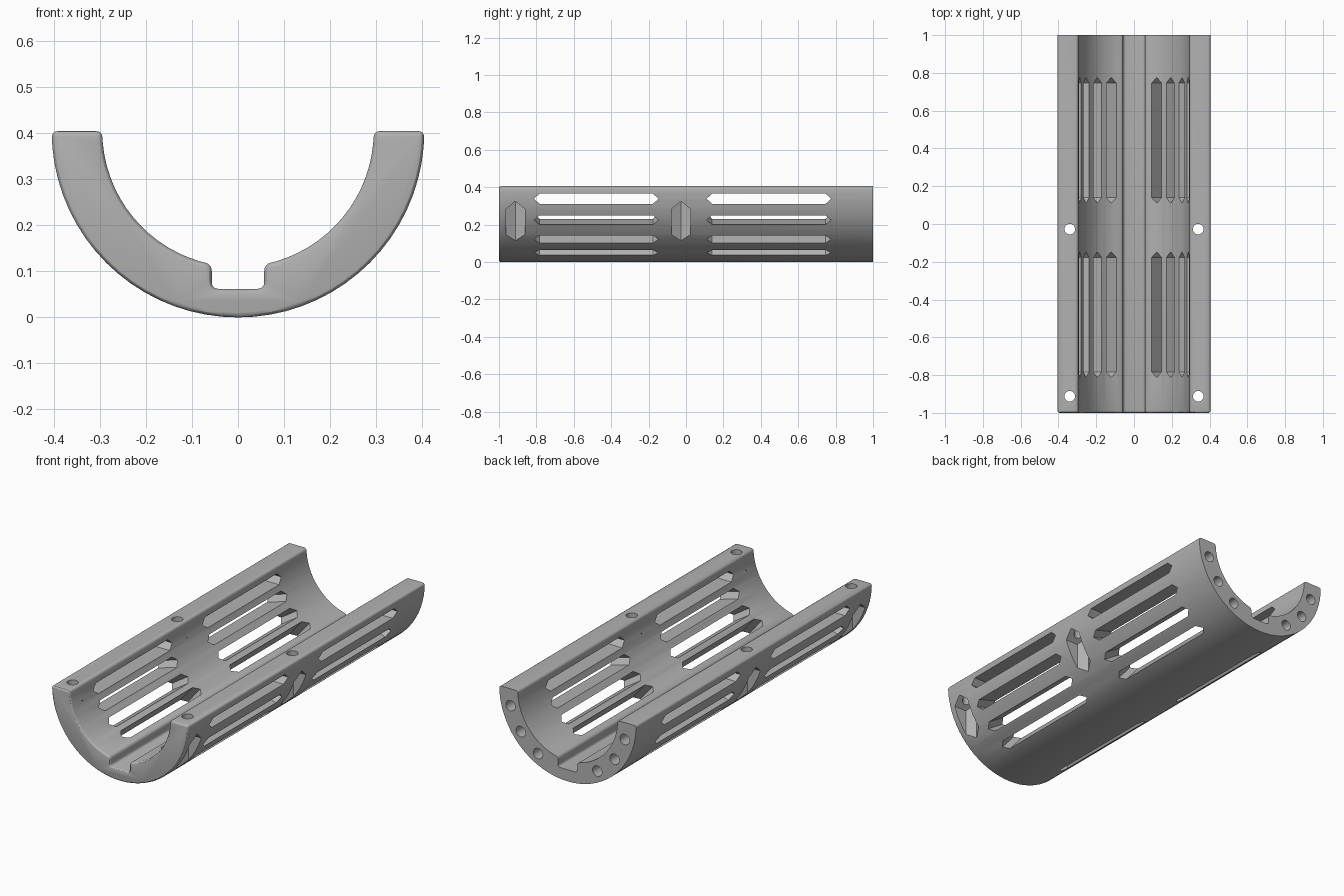
import bpy, bmesh, math
from mathutils import Vector

if "Cube" in bpy.data.objects:
    bpy.data.objects.remove(bpy.data.objects["Cube"])

R_OUT, R_IN, LENGTH = 0.405, 0.295, 2.0
NOTCH_X, NOTCH_Z = 0.057, 0.062

grey = bpy.data.materials.new("plain_grey")
grey.use_nodes = True
colour = (0.45, 0.45, 0.45, 1)
grey.diffuse_color = colour
grey.node_tree.nodes["Principled BSDF"].inputs["Base Color"].default_value = colour


def loft(name, first, second, ridge=None):
    """Solid between two matching loops; ridge splits the second cap."""
    bm = bmesh.new()
    a = [bm.verts.new(p) for p in first]
    b = [bm.verts.new(p) for p in second]
    n = len(a)
    for i in range(n):
        j = (i + 1) % n
        bm.faces.new((a[i], a[j], b[j], b[i]))
    bm.faces.new(a[::-1])
    cap = bm.faces.new(b)
    if ridge:
        bmesh.utils.face_split(cap, b[ridge[0]], b[ridge[1]])
    bmesh.ops.recalc_face_normals(bm, faces=bm.faces)
    mesh = bpy.data.meshes.new(name)
    bm.to_mesh(mesh)
    bm.free()
    mesh.materials.append(grey)
    ob = bpy.data.objects.new(name, mesh)
    bpy.context.collection.objects.link(ob)
    return ob


def ring(centre, u, v, r, n=24):
    angles = [2 * math.pi * i / n for i in range(n)]
    return [centre + r * (u * math.cos(t) + v * math.sin(t)) for t in angles]


def arc(r, start, end, n):
    steps = [start + (end - start) * i / n for i in range(n + 1)]
    return [Vector((r * math.cos(t), R_OUT - r * math.sin(t))) for t in steps]


def round_corners(points, corners, r, n=4):
    """Replace the listed points with small curved fillets."""
    out = []
    for i, p in enumerate(points):
        if i not in corners:
            out.append(p)
            continue
        a = p + (points[i - 1] - p).normalized() * r
        b = p + (points[(i + 1) % len(points)] - p).normalized() * r
        for k in range(n + 1):
            t = k / n
            out.append(a * (1 - t) ** 2 + p * (2 * t * (1 - t)) + b * t ** 2)
    return out


# Half tube cross-section with the keyway at the bottom
notch_angle = math.acos(NOTCH_X / R_IN)
outer = arc(R_OUT, 0, math.pi, 36)
left_in = arc(R_IN, math.pi, math.pi - notch_angle, 16)
floor = [Vector((-NOTCH_X, NOTCH_Z)), Vector((NOTCH_X, NOTCH_Z))]
right_in = arc(R_IN, notch_angle, 0, 16)
profile = outer + left_in + floor + right_in
k = len(outer)
m = k + len(left_in)
corners = {0, k - 1, k, m - 1, m, m + 1, m + 2, len(profile) - 1}
profile = round_corners(profile, corners, 0.015)
half = LENGTH / 2
shell = loft("half_tube_shell",
             [Vector((p.x, -half, p.y)) for p in profile],
             [Vector((p.x, half, p.y)) for p in profile])

# Rounded front rim
bm = bmesh.new()
bm.from_mesh(shell.data)
rim = [e for e in bm.edges if all(v.co.y < -half + 0.001 for v in e.verts)]
bmesh.ops.bevel(bm, geom=rim, offset=0.011, segments=3, profile=0.5, affect='EDGES')
bm.to_mesh(shell.data)
bm.free()

X, Y, Z = Vector((1, 0, 0)), Vector((0, 1, 0)), Vector((0, 0, 1))
cutters = []

for side in (-1, 1):
    # Pointed vent slots: height on the outer wall and downward tilt
    for z, tilt in ((0.338, 0), (0.224, 16), (0.121, 33), (0.049, 50)):
        t = math.radians(tilt)
        d = Vector((side * math.cos(t), 0, -math.sin(t)))
        s = d.cross(Y)
        x = math.sqrt(R_OUT ** 2 - (R_OUT - z) ** 2)
        for y in (-0.48, 0.443):
            c = Vector((side * x, y, z))
            hexagon = [c + Y * a + s * b for a, b in (
                (-0.333, 0), (-0.303, -0.0275), (0.303, -0.0275),
                (0.333, 0), (0.303, 0.0275), (-0.303, 0.0275))]
            cutters.append(loft("slot_cutter", [p - d * 0.18 for p in hexagon],
                                [p + d * 0.1 for p in hexagon]))

    for y in (-0.912, -0.027):
        # Nut pocket open to the outside, with a peaked roof
        plan = ((0.282, 0), (0.311, 0.05), (0.45, 0.05),
                (0.45, 0), (0.45, -0.05), (0.311, -0.05))
        low = [Vector((side * a, y + b, -0.1)) for a, b in plan]
        top = [Vector((side * a, y + b, 0.325 - abs(b) * 0.84)) for a, b in plan]
        cutters.append(loft("pocket_cutter", low, top, (0, 3)))
        # Bolt hole down from the flat edge
        c = Vector((side * 0.34, y, 0.15))
        low = ring(c, X, Y, 0.028)
        cutters.append(loft("bolt_cutter", low, [p + Z * 0.35 for p in low]))

    # Blind holes in the back end
    for degrees in (15, 37.5, 60):
        t = math.radians(degrees)
        c = Vector((side * 0.35 * math.cos(t), half - 0.15, R_OUT - 0.35 * math.sin(t)))
        near = ring(c, X, Z, 0.028)
        cutters.append(loft("end_hole_cutter", near, [p + Y * 0.25 for p in near]))

# Cut every opening, then discard the cutters
bpy.ops.object.select_all(action='DESELECT')
bpy.context.view_layer.objects.active = shell
shell.select_set(True)
for cutter in cutters:
    cutter.hide_render = True
    mod = shell.modifiers.new("cut", 'BOOLEAN')
    mod.operation = 'DIFFERENCE'
    mod.solver = 'EXACT'
    mod.object = cutter
    bpy.ops.object.modifier_apply(modifier=mod.name)
    bpy.data.objects.remove(cutter)

bpy.ops.object.shade_smooth_by_angle(angle=math.radians(30))
